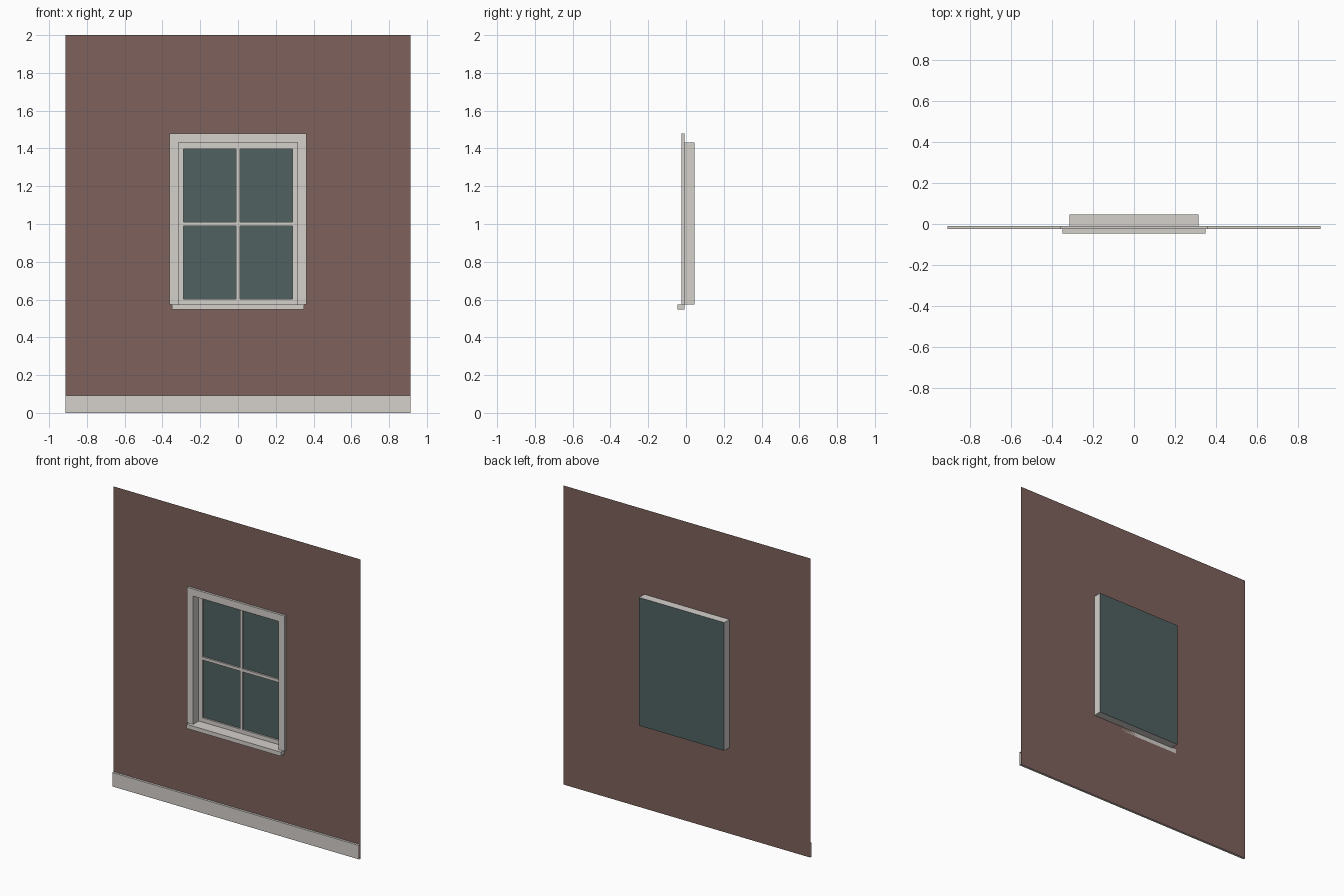
import bpy
import bmesh

cube = bpy.data.objects.get("Cube")
if cube:
    bpy.data.objects.remove(cube, do_unlink=True)


def material(name, rgb):
    m = bpy.data.materials.new(name)
    m.use_nodes = True
    m.diffuse_color = (*rgb, 1)
    m.node_tree.nodes["Principled BSDF"].inputs["Base Color"].default_value = (*rgb, 1)
    return m


BROWN = material("brown wall", (0.21, 0.122, 0.107))
WHITE = material("off white trim", (0.66, 0.63, 0.60))
GLASS = material("dark teal glass", (0.08, 0.121, 0.121))


def rect(x0, x1, z0, z1):
    # counter-clockwise as seen from the front
    return [(x0, z0), (x1, z0), (x1, z1), (x0, z1)]


def loop(bm, pts, y):
    return [bm.verts.new((x, y, z)) for x, z in pts]


def bridge(bm, a, b, skip=()):
    n = len(a)
    for i in range(n):
        if i not in skip:
            j = (i + 1) % n
            bm.faces.new((a[i], b[i], b[j], a[j]))


def prism(bm, pts, y0, y1, front=True, back=True, skip=()):
    # extrude an x-z outline from y0 back to y1
    a, b = loop(bm, pts, y0), loop(bm, pts, y1)
    if front:
        bm.faces.new(a)
    if back:
        bm.faces.new(b[::-1])
    bridge(bm, a, b, skip)


def sheet_ring(bm, outer, inner, y):
    # flat sheet with a hole, facing the front
    a, b = loop(bm, outer, y), loop(bm, inner, y)
    bridge(bm, b, a)
    return b


def finish(bm, name, mat):
    mesh = bpy.data.meshes.new(name)
    bm.to_mesh(mesh)
    bm.free()
    mesh.materials.append(mat)
    obj = bpy.data.objects.new(name, mesh)
    bpy.context.scene.collection.objects.link(obj)


W = 0.913                      # half width of the wall
WALL_Y, TRIM_Y = -0.009, -0.024
SASH_Y, BACK_Y = 0.035, 0.046
HX, Z0, Z1 = 0.315, 0.575, 1.432
opening = rect(-HX, HX, Z0, Z1)
pane = rect(-0.288, 0.288, 0.603, 1.397)

# Wall sheet with the window opening
bm = bmesh.new()
sheet_ring(bm, rect(-W, W, 0, 2), opening, WALL_Y)
finish(bm, "wall", BROWN)

# Baseboard strip, open at both ends and at the back
bm = bmesh.new()
prism(bm, rect(-W, W, 0, 0.093), TRIM_Y, WALL_Y, back=False, skip=(1, 3))
finish(bm, "baseboard", WHITE)

# Casing around the top and sides of the opening
bm = bmesh.new()
CX, CZ = 0.362, 1.48
prism(bm, [(-CX, Z0), (-HX, Z0), (-HX, Z1), (HX, Z1),
           (HX, Z0), (CX, Z0), (CX, CZ), (-CX, CZ)], TRIM_Y, WALL_Y, back=False)
finish(bm, "window_casing", WHITE)

# Projecting sill
bm = bmesh.new()
prism(bm, rect(-0.349, 0.349, 0.547, Z0), -0.046, WALL_Y)
finish(bm, "window_sill", WHITE)

# Reveal running back through the wall
bm = bmesh.new()
prism(bm, opening, WALL_Y, BACK_Y, front=False, back=False)
finish(bm, "window_reveal", WHITE)

# Sash frame with crossing glazing bars
bm = bmesh.new()
inner = sheet_ring(bm, opening, pane, SASH_Y)
bridge(bm, loop(bm, pane, BACK_Y), inner)
B, MID = 0.01, 1.0
prism(bm, rect(-B, B, 0.603, 1.397), SASH_Y, BACK_Y, back=False, skip=(0, 2))
for x0, x1 in ((-0.288, -B), (B, 0.288)):
    prism(bm, rect(x0, x1, MID - B, MID + B), SASH_Y, BACK_Y, back=False, skip=(1, 3))
finish(bm, "window_sash", WHITE)

# Glass sheet closing the back
bm = bmesh.new()
bm.faces.new(loop(bm, opening, BACK_Y))
finish(bm, "window_glass", GLASS)
